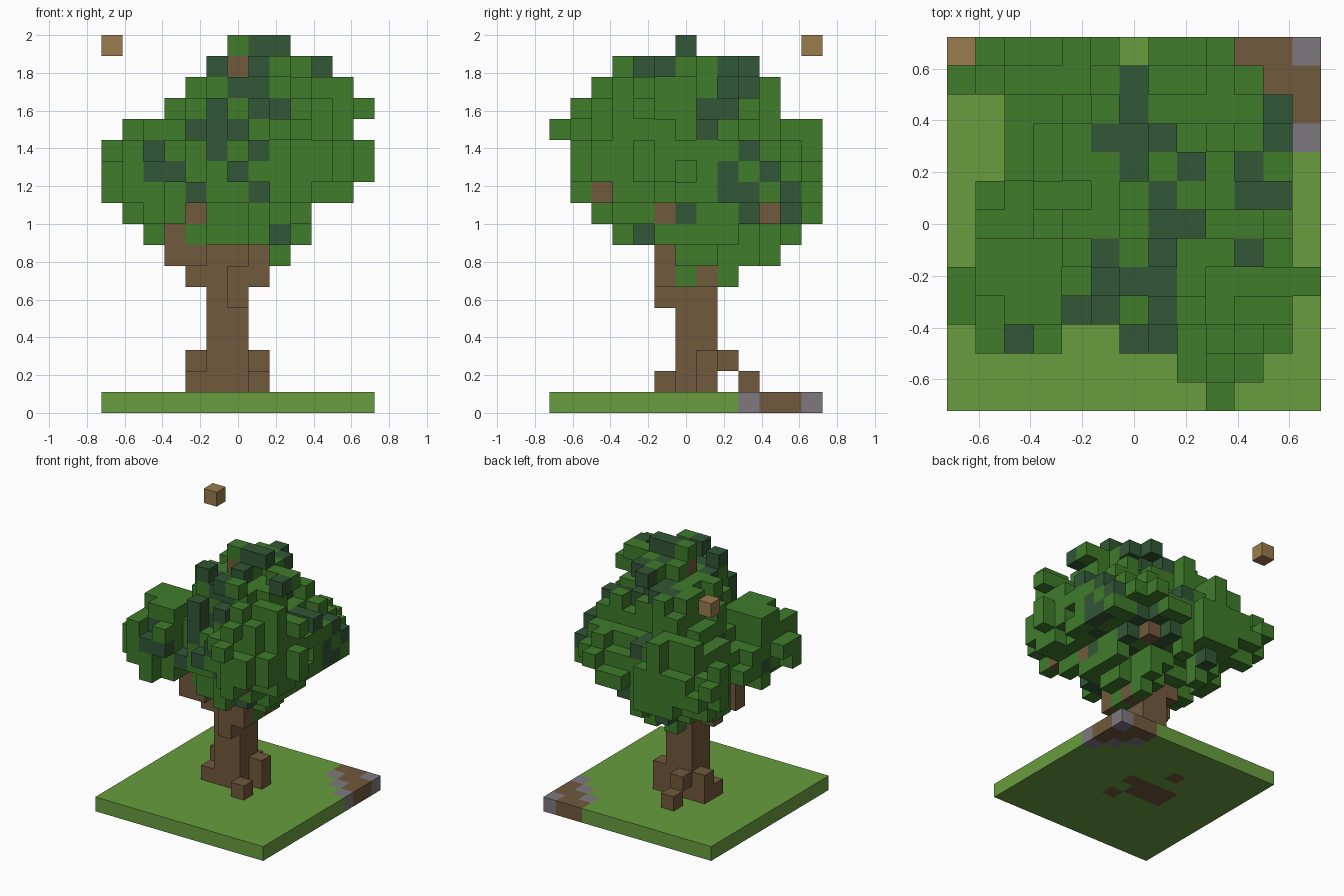
import bpy
import bmesh
import random
from collections import Counter
from mathutils import Vector

random.seed(4)
cube = bpy.data.objects.get("Cube")
if cube:
    bpy.data.objects.remove(cube, do_unlink=True)

N, TOP = 13, 18          # footprint and height in blocks
S = 2 / TOP              # block size


def material(name, r, g, b):
    m = bpy.data.materials.new(name)
    m.use_nodes = True
    m.diffuse_color = (r, g, b, 1)
    m.node_tree.nodes["Principled BSDF"].inputs["Base Color"].default_value = (r, g, b, 1)
    return m


MATS = {
    "grass": material("grass_green", .14, .34, .05),
    "leaf": material("leaf_green", .05, .2, .024),
    "dark": material("dark_leaf_green", .031, .095, .037),
    "bark": material("bark_brown", .165, .1, .045),
    "stone": material("stone_grey", .21, .19, .21),
    "tan": material("tan_wood", .32, .2, .077),
}
grid = {}                # block position -> kind

# Ground slab with a path corner
for i in range(N):
    for j in range(N):
        kind = "bark" if i + j > 21 else "grass"
        if (i, j) in ((12, 12), (12, 9), (11, 10), (10, 11)):
            kind = "stone"
        grid[i, j, 0] = kind

# Trunk, roots and branches, with the roots set into the ground
knots = [(3, 5, 7), (3, 5, 8), (4, 5, 9), (9, 5, 9), (8, 10, 9), (6, 6, 16)]
branches = [(7, 5, 6), (7, 5, 7), (4, 6, 6), (4, 5, 7)] + knots
trunk = [(i, j, k) for i in (5, 6) for j in (6, 7) for k in range(1, 9)]
trunk += [(7, 5, 1), (7, 7, 1), (7, 7, 2), (4, 6, 1), (4, 7, 1), (4, 7, 2),
          (5, 8, 2), (5, 9, 1), (6, 5, 5), (6, 5, 6)] + branches
for i, j, k in trunk:
    grid[i, j, k] = "bark"
    if k == 1:
        grid[i, j, 0] = "bark"

# Canopy limits: x and y extent per layer (from layer LOW up), x extent per row
LOW = 6
X_SPAN = [(4, 7), (3, 8), (2, 9), (1, 9), (0, 11), (0, 12),
          (0, 12), (1, 11), (3, 12), (4, 11), (5, 10), (6, 8)]
Y_SPAN = [(5, 8), (5, 10), (3, 11), (2, 12), (1, 12), (1, 12),
          (1, 12), (0, 12), (1, 10), (2, 10), (3, 9), (6, 6)]
ROW_SPAN = [(9, 9), (8, 10), (1, 11), (0, 11), (0, 12), (1, 11), (1, 11),
            (1, 11), (2, 11), (2, 11), (2, 11), (0, 10), (0, 9)]
HOLES = {(4, 2), (5, 2), (6, 12)}

# Painted patches: row -> columns, on the outermost blocks of each side
VIEWS = {"front": (0, 2), "side": (1, 2), "top": (0, 1)}
DARK = {
    "top": {11: [6], 10: [6, 11], 9: [5, 6, 7, 11], 8: [6, 8, 10], 7: [7, 10, 11],
            6: [7, 8], 5: [5, 7, 10], 4: [5, 6, 7], 3: [4, 5, 7], 2: [2, 6, 7]},
    "side": {17: [6], 16: [5, 8, 9], 15: [8, 9], 14: [7, 8], 13: [7], 12: [9],
             11: [8, 10], 10: [8, 9, 11], 9: [6, 9, 11], 8: [4]},
    "front": {17: [7, 8], 16: [7, 10], 15: [6, 7], 14: [5, 7, 8], 13: [4, 5, 6],
              12: [2, 5, 7], 11: [2, 3, 6], 10: [7], 8: [8]},
}
BARK = {
    "top": {},
    "side": {10: [2], 9: [5, 10], 7: [5], 6: [5, 7]},
    "front": {16: [6], 9: [4], 8: [3], 7: [3, 4, 7], 6: [4, 5, 6, 7]},
}


def tone(view, column, row):
    if column in BARK[view].get(row, ()):
        return "bark"
    return "dark" if column in DARK[view].get(row, ()) else "leaf"


# Leaf lobes: centre and radii in blocks
LOBES = [((6.6, 6, 11.5), (3.8, 3.9, 5.8)), ((2.2, 3.9, 11), (2.6, 2.4, 2.6)),
         ((3.7, 9.8, 10.5), (4.3, 3.1, 2.9)), ((9.2, 3.5, 11.7), (2.9, 3, 3.3)),
         ((9, 8, 10.8), (2.9, 3.2, 3.2)), ((5, 8, 12.4), (2.7, 2.7, 3.3)),
         ((6.2, 6.8, 9), (2.8, 3, 2.4))]


def lobe_distance(p):
    return min(sum(((a - c) / r) ** 2 for a, c, r in zip(p, centre, radii)) ** .5
               for centre, radii in LOBES)


def hides_knot(p):
    """True for a block that would cover a bare piece of branch."""
    i, j, k = p
    return (i == 5 and j > 4 and k == 16) or any(
        k == c and ((i == a and j < b and tone("front", a, c) == "bark")
                    or (j == b and i > a and tone("side", b, c) == "bark"))
        for a, b, c in knots)


def inside(value, span):
    return span[0] <= value <= span[1]


cells = [(i, j, k) for k in range(LOW, TOP) for j in range(N) for i in range(N)]
limits = {p: lobe_distance(p) for p in cells
          if inside(p[0], X_SPAN[p[2] - LOW]) and inside(p[1], Y_SPAN[p[2] - LOW])
          and inside(p[0], ROW_SPAN[p[1]]) and p[:2] not in HOLES and not hides_knot(p)}
canopy = {p for p, d in limits.items() if d < 1 + random.uniform(-.19, .14)}
canopy.update(branches)

# Fill out the outline so the crown reaches its limits along each axis
for a, b in VIEWS.values():
    covered = {(p[a], p[b]) for p in canopy}
    for p in sorted(limits, key=limits.get):
        if (p[a], p[b]) not in covered:
            covered.add((p[a], p[b]))
            canopy.add(p)


def visible_tones():
    """Map each outermost crown block to the tones its sides ask for."""
    depths = {"front": lambda p: -p[1], "side": lambda p: p[0], "top": lambda p: p[2]}
    tones = {}
    for view, (a, b) in VIEWS.items():
        found = {(p[a], p[b]): p for p in sorted(canopy, key=depths[view])}
        for cell, p in found.items():
            tones.setdefault(p, set()).add(tone(view, *cell))
    return tones


def clashes():
    return sorted(p for p, t in visible_tones().items() if len(t) > 1 and p not in trunk)


# Notch the crown where one block would need two tones, keeping the outline
for step in range(5):
    count = Counter((v, p[a], p[b]) for p in canopy for v, (a, b) in VIEWS.items())
    for p in clashes():
        spots = [(v, p[a], p[b]) for v, (a, b) in VIEWS.items()]
        if limits[p] > .6 and all(count[c] > 1 for c in spots):
            canopy.discard(p)
            count.subtract(spots)

# Elsewhere tuck a block beside it
for p in clashes():
    for q in ((p[0], p[1] - 1, p[2]), (p[0] + 1, p[1], p[2]), (p[0], p[1], p[2] + 1)):
        if q in limits and q not in canopy:
            before = len(clashes())
            canopy.add(q)
            if len(clashes()) >= before:
                canopy.discard(q)

# Leaf tones, with some scattered on the hidden sides
shown = visible_tones()
for p in sorted(canopy - set(trunk)):
    if p in shown:
        grid[p] = next(t for t in ("bark", "dark", "leaf") if t in shown[p])
    else:
        grid[p] = random.choices(("leaf", "dark", "bark"), (85, 12, 6 if p[2] < 10 else 0))[0]

# Loose block floating at the back corner
grid[0, 12, 17] = "tan"

SIDES = [Vector(v) * s for v in ((1, 0, 0), (0, 1, 0), (0, 0, 1)) for s in (1, -1)]


def build(name, blocks, kinds):
    """Mesh the exposed faces of a set of blocks."""
    bm = bmesh.new()
    for p in blocks:
        middle = Vector((p[0] - 6, p[1] - 6, p[2] + .5))
        for n in SIDES:
            if tuple(int(a + b) for a, b in zip(p, n)) in grid:
                continue
            u = Vector((n.y, n.z, n.x))
            w = n.cross(u)
            corners = [n + u + w, n - u + w, n - u - w, n + u - w]
            face = bm.faces.new([bm.verts.new((middle + c / 2) * S) for c in corners])
            face.material_index = kinds.index(grid[p])
    bmesh.ops.remove_doubles(bm, verts=bm.verts[:], dist=S / 100)
    mesh = bpy.data.meshes.new(name)
    for kind in kinds:
        mesh.materials.append(MATS[kind])
    bm.to_mesh(mesh)
    bm.free()
    bpy.context.collection.objects.link(bpy.data.objects.new(name, mesh))


build("ground", [p for p in grid if p[2] == 0], ["grass", "bark", "stone"])
build("trunk_and_branches", [p for p in grid if p[2] > 0 and grid[p] == "bark"], ["bark"])
build("leaves", [p for p in grid if grid[p] in ("leaf", "dark")], ["leaf", "dark"])
build("floating_block", [p for p in grid if grid[p] == "tan"], ["tan"])
